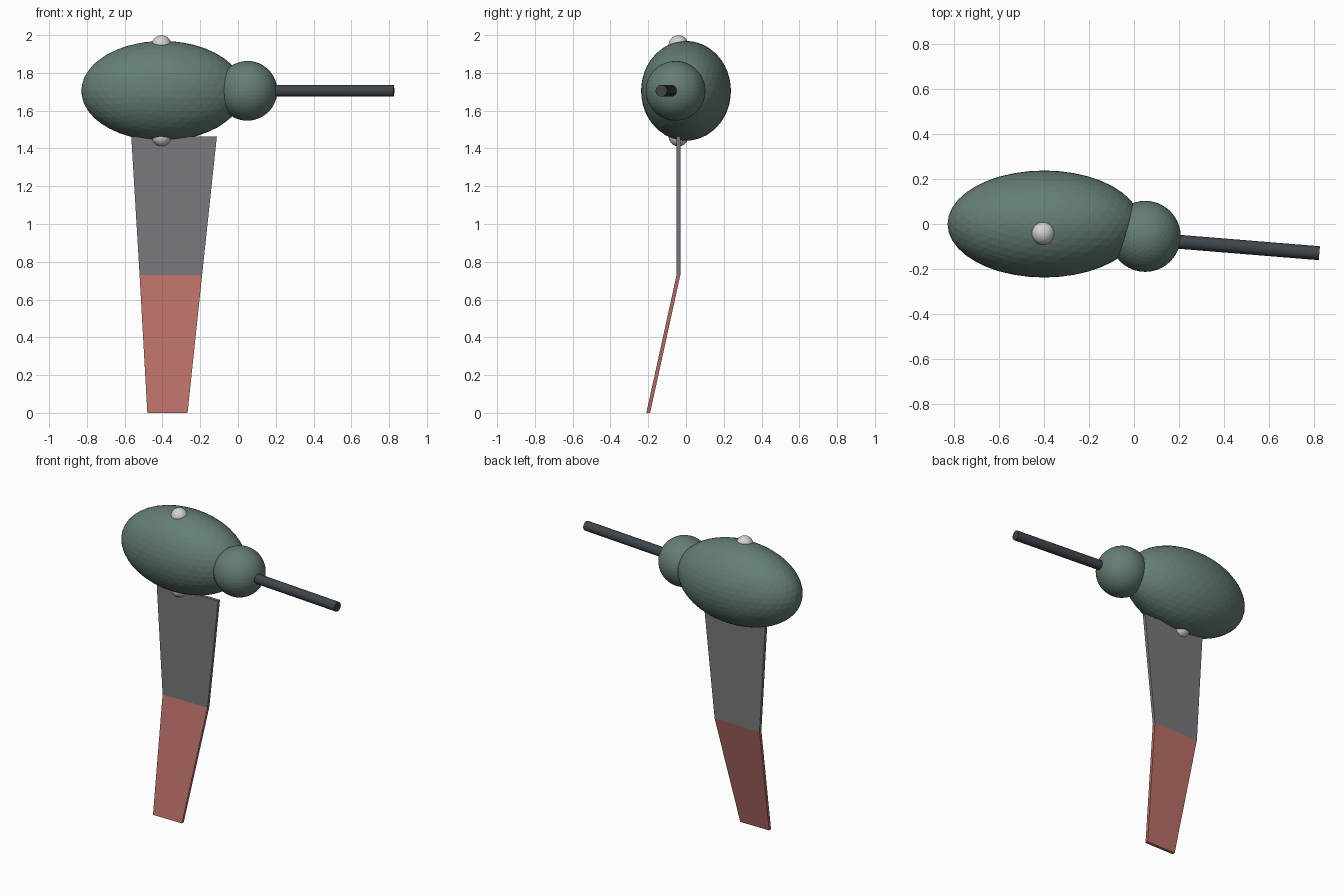
import bpy, bmesh
from mathutils import Vector

cube = bpy.data.objects.get("Cube")
if cube:
    bpy.data.objects.remove(cube, do_unlink=True)


def material(name, rgb):
    m = bpy.data.materials.new(name)
    m.use_nodes = True
    m.diffuse_color = (*rgb, 1)
    m.node_tree.nodes["Principled BSDF"].inputs["Base Color"].default_value = (*rgb, 1)
    return m


green = material("grey green", (0.13, 0.21, 0.17))
grey = material("slate grey", (0.19, 0.19, 0.21))
red = material("dull red", (0.48, 0.16, 0.14))
dark = material("charcoal", (0.05, 0.06, 0.07))
white = material("pale grey", (0.65, 0.65, 0.65))


def finish(name, mat):
    ob = bpy.context.object
    ob.name = name
    ob.data.materials.append(mat)
    return ob


def ball(name, centre, radii, mat):
    bpy.ops.mesh.primitive_ico_sphere_add(subdivisions=4, radius=1, location=centre)
    finish(name, mat).scale = radii


def panel(name, top, bottom, mat, half=0.01):
    """Tapered slab; top and bottom are (left x, right x, y, z)."""
    bm = bmesh.new()
    rings = []
    for x0, x1, y, z in (bottom, top):
        rings.append([bm.verts.new(p) for p in (
            (x0, y - half, z), (x1, y - half, z), (x1, y + half, z), (x0, y + half, z))])
    low, high = rings
    bm.faces.new(low)
    bm.faces.new(high)
    for i in range(4):
        j = (i + 1) % 4
        bm.faces.new((low[i], low[j], high[j], high[i]))
    bmesh.ops.recalc_face_normals(bm, faces=bm.faces)
    mesh = bpy.data.meshes.new(name)
    bm.to_mesh(mesh)
    bm.free()
    mesh.materials.append(mat)
    bpy.context.collection.objects.link(bpy.data.objects.new(name, mesh))


# Body and head
mid_z = 1.705
ball("body", (-0.4, 0, mid_z), (0.43, 0.238, 0.264), green)
ball("head", (0.05, -0.055, mid_z), (0.158,) * 3, green)

# Beak, a rod angled slightly forward
start, end = Vector((0.05, -0.067, mid_z)), Vector((0.825, -0.13, mid_z))
axis = end - start
bpy.ops.mesh.primitive_cylinder_add(vertices=24, radius=0.031, depth=axis.length,
                                    location=(start + end) / 2)
finish("beak", dark).rotation_euler = axis.to_track_quat("Z", "Y").to_euler()
bpy.ops.object.shade_smooth_by_angle()

# Shoulder joints above and below the body
for name, side in (("upper_joint", 1), ("lower_joint", -1)):
    ball(name, (-0.405, -0.04, mid_z + side * 0.242), (0.052,) * 3, white)

# Wing hanging from the lower joint, with an angled tip
fold = (-0.521, -0.19, -0.04, 0.73)
panel("inner_wing", (-0.565, -0.112, -0.04, 1.463), fold, grey)
panel("outer_wing", fold, (-0.48, -0.267, -0.2, 0), red)
